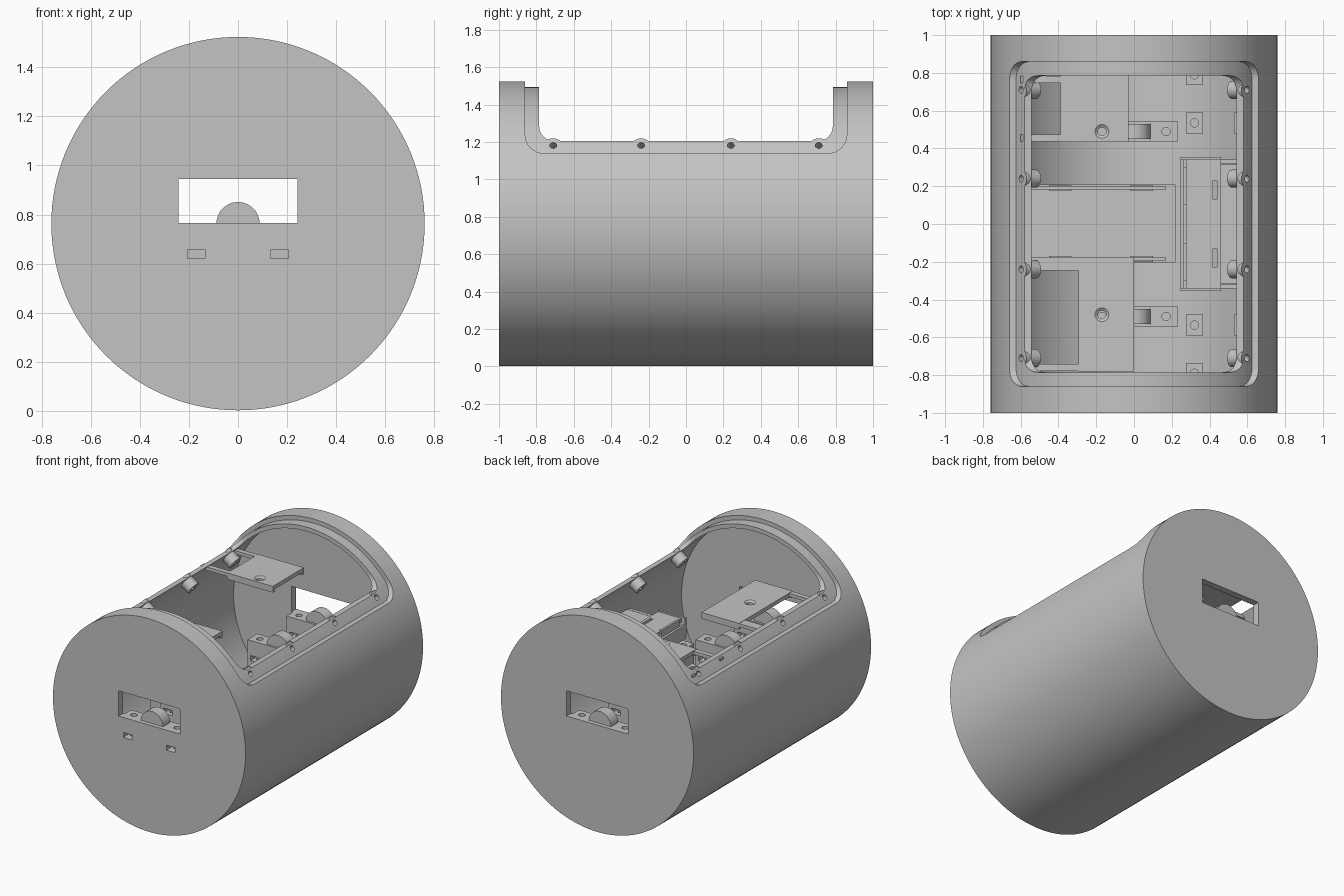
import bpy
import math
from mathutils import Vector

if "Cube" in bpy.data.objects:
    bpy.data.objects.remove(bpy.data.objects["Cube"], do_unlink=True)

grey = bpy.data.materials.new("plain_grey")
grey.use_nodes = True
colour = (0.55, 0.55, 0.55, 1)
grey.diffuse_color = colour
grey.node_tree.nodes["Principled BSDF"].inputs["Base Color"].default_value = colour

R, CZ = 0.76, 0.763      # drum radius and axis height
LEDGE, INNER = 0.73, 0.70


def finish(ob, name):
    ob.name = name
    ob.data.materials.clear()
    ob.data.materials.append(grey)
    return ob


def box(name, x0, x1, y0, y1, z0, z1):
    bpy.ops.mesh.primitive_cube_add(size=1, location=((x0 + x1) / 2, (y0 + y1) / 2, (z0 + z1) / 2))
    ob = bpy.context.object
    ob.scale = (x1 - x0, y1 - y0, z1 - z0)
    bpy.ops.object.transform_apply(location=True, rotation=True, scale=True)
    return finish(ob, name)


def rod(name, a, b, r, sides=24, r_end=None):
    a, b = Vector(a), Vector(b)
    bpy.ops.mesh.primitive_cone_add(vertices=sides, radius1=r, radius2=r if r_end is None else r_end,
                                    depth=(b - a).length, location=(a + b) / 2,
                                    rotation=(b - a).to_track_quat('Z', 'Y').to_euler())
    bpy.ops.object.transform_apply(location=True, rotation=True, scale=True)
    return finish(bpy.context.object, name)


def boolean(ob, cutters, op='DIFFERENCE'):
    for cutter in cutters:
        mod = ob.modifiers.new("cut", 'BOOLEAN')
        mod.operation, mod.solver, mod.object = op, 'EXACT', cutter
        bpy.context.view_layer.objects.active = ob
        bpy.ops.object.modifier_apply(modifier=mod.name)
        bpy.data.objects.remove(cutter, do_unlink=True)
    return ob


def smooth(ob):
    bpy.ops.object.select_all(action='DESELECT')
    ob.select_set(True)
    bpy.context.view_layer.objects.active = ob
    bpy.ops.object.shade_smooth_by_angle(angle=math.radians(30))


def hatch_prism(half, bottom, fillet):
    """Side profile with rounded lower corners, extruded across the drum."""
    pts = [(half, 2), (-half, 2)]
    for side, start in ((-1, 180), (1, 270)):
        for i in range(9):
            t = math.radians(start + 90 * i / 8)
            pts.append((side * (half - fillet) + fillet * math.cos(t),
                        bottom + fillet + fillet * math.sin(t)))
    n = len(pts)
    verts = [(x, y, z) for x in (-1, 1) for y, z in pts]
    faces = [tuple(range(n))[::-1], tuple(range(n, 2 * n))]
    faces += [(i, (i + 1) % n, (i + 1) % n + n, i + n) for i in range(n)]
    me = bpy.data.meshes.new("hatch_cutter")
    me.from_pydata(verts, [], faces)
    ob = bpy.data.objects.new("hatch_cutter", me)
    bpy.context.collection.objects.link(ob)
    bpy.ops.object.select_all(action='DESELECT')
    ob.select_set(True)
    bpy.context.view_layer.objects.active = ob
    bpy.ops.object.mode_set(mode='EDIT')
    bpy.ops.mesh.select_all(action='SELECT')
    bpy.ops.mesh.normals_make_consistent(inside=False)
    bpy.ops.object.mode_set(mode='OBJECT')
    return finish(ob, "hatch_cutter")


# Hollow drum with closed ends
shell = rod("drum_shell", (0, -1, CZ), (0, 1, CZ), R, 128)
boolean(shell, [rod("c", (0, -0.95, CZ), (0, 0.95, CZ), INNER, 128)])

# Hatch: recessed ledge around the opening, then the opening itself
ledge = hatch_prism(0.86, 1.14, 0.1)
boolean(ledge, [rod("c", (0, -1.2, CZ), (0, 1.2, CZ), LEDGE, 128)])
boolean(shell, [ledge, hatch_prism(0.785, 1.205, 0.08)])

# Windows in both ends and nut slots in the front
boolean(shell, [box("c", -0.242, 0.242, y - 0.1, y + 0.1, 0.765, 0.945) for y in (-1, 1)])
boolean(shell, [box("c", x - 0.035, x + 0.035, -1.1, -0.9, 0.622, 0.658) for x in (-0.17, 0.17)])


# Lid screw bosses, pointing at the drum axis
def radial(side, y, r):
    t = math.radians(35)
    return (side * r * math.cos(t), y, CZ + r * math.sin(t))


for side in (-1, 1):
    for y in (-0.71, -0.24, 0.24, 0.71):
        def hole():
            return rod("c", radial(side, y, 0.6), radial(side, y, 0.8), 0.019, 16)
        boolean(shell, [hole()])
        boss = rod("lid_boss", radial(side, y, 0.635), radial(side, y, 0.728), 0.048)
        smooth(boolean(boss, [hole()]))
smooth(shell)

# Shaft bearing pedestals with clamped half-round shafts
for y in (-0.93, -0.49, 0.49, 0.93):
    ped = box("bearing_pedestal", -0.23, 0.23, y - 0.055, y + 0.055, 0.06, 0.765)
    for x in (-0.17, 0.17):
        boolean(ped, [rod("c", (x, y, 0.6), (x, y, 0.8), 0.022, 16),
                      box("c", x - 0.035, x + 0.035, y - 0.1, y + 0.1, 0.622, 0.658)])
    smooth(ped)
    smooth(rod("bearing_arch", (0, y - 0.04, CZ), (0, y + 0.04, CZ), 0.088, 32))


# Raised shelves hung on two arms from the -x wall
def shelf(name, x0, x1, y0, y1, top, wall, hole_y):
    plate = box(name, x0, x1, y0, y1, top - 0.028, top)
    boolean(plate, [rod("c", (-0.17, hole_y, top - 0.1), (-0.17, hole_y, top + 0.1), 0.022, 20),
                    rod("c", (-0.17, hole_y, top - 0.012), (-0.17, hole_y, top + 0.006), 0.02, 20, 0.045)])
    smooth(plate)
    for y in (y0 + 0.02, y1 - 0.02):
        box(name + "_arm", wall, x0 + 0.01, y - 0.018, y + 0.018, top - 0.026, top - 0.002)
    for y in (y0 + 0.01, y1 - 0.01):
        box(name + "_lip", x0, x1, y - 0.01, y + 0.01, top - 0.045, top - 0.02)


shelf("rear_shelf", -0.39, -0.03, 0.435, 0.785, 1.198, -0.6, 0.49)
shelf("front_shelf", -0.295, 0.0, -0.78, -0.175, 1.12, -0.63, -0.48)
box("front_shelf_brace", -0.63, -0.29, -0.245, -0.205, 1.094, 1.118)

# Central tray with slotted side rails
box("tray_base", -0.55, 0.22, -0.205, 0.21, 0.42, 0.5)
for y in (-0.185, 0.19):
    rail = box("tray_rail", -0.56, 0.17, y - 0.008, y + 0.008, 0.5, 0.62)
    for x in (-0.39, 0.04):
        box("tray_rail_clip", x - 0.06, x + 0.06, y - 0.015, y + 0.015, 0.53, 0.58)
for x in (-0.4, 0.1):
    box("tray_leg", x - 0.04, x + 0.04, -0.18, 0.18, 0.08 if x > 0 else 0.18, 0.43)

# Side mount: stepped plate against the +x wall
mount = box("side_mount_plate", 0.275, 0.46, -0.34, 0.34, 0.915, 0.94)
boolean(mount, [box("c", 0.418, 0.44, y - 0.05, y + 0.05, 0.8, 1) for y in (-0.18, 0.18)])
box("side_mount_step", 0.45, 0.69, -0.315, 0.315, 0.88, 0.905)
box("side_mount_wall", 0.245, 0.262, -0.35, 0.35, 0.8, 0.9)
for s in (-1, 1):
    box("side_mount_rail", 0.245, 0.46, s * 0.348 - 0.008, s * 0.348 + 0.008, 0.82, 0.95)
    box("side_mount_bracket", 0.45, 0.68, s * 0.33 - 0.012, s * 0.33 + 0.012, 0.82, 0.905)
    box("side_mount_tab", 0.262, 0.278, s * 0.2 - 0.1, s * 0.2 + 0.1, 0.88, 0.95)

# Board posts on the floor
for x, base in ((0.32, 0.12), (0.575, 0.33)):
    for y in (-0.79, -0.535, 0.535, 0.79):
        post = box("board_post", x - 0.045, x + 0.045, y - 0.055, y + 0.055, base, 0.5)
        smooth(boolean(post, [rod("c", (x, y, 0.42), (x, y, 0.6), 0.022, 16)]))
